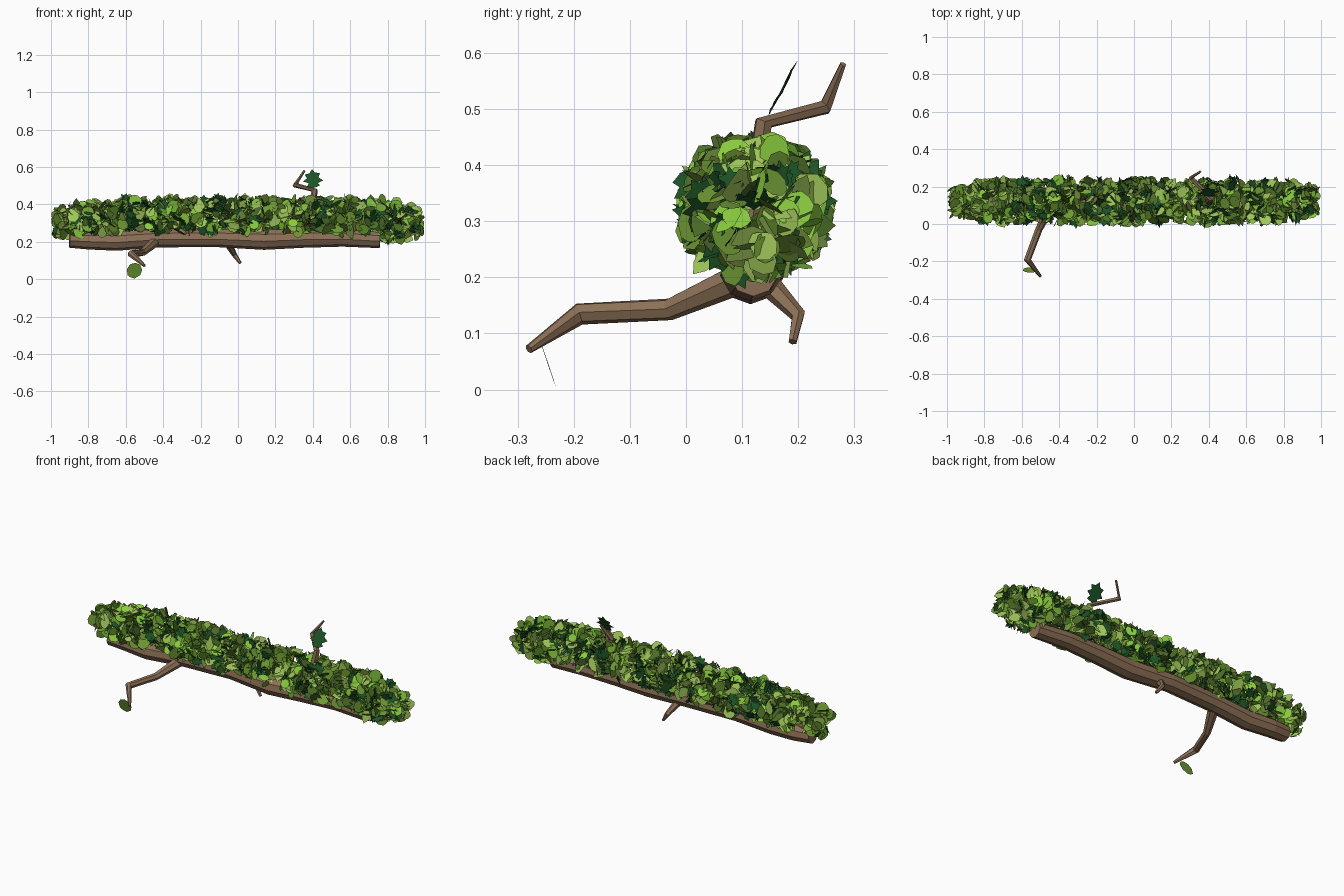
import bpy, bmesh, math, random
from mathutils import Vector, Matrix, Quaternion

if "Cube" in bpy.data.objects:
    bpy.data.objects.remove(bpy.data.objects["Cube"])

random.seed(7)


def material(name, rgb):
    m = bpy.data.materials.new(name)
    m.diffuse_color = (*rgb, 1)
    m.use_nodes = True
    m.node_tree.nodes["Principled BSDF"].inputs["Base Color"].default_value = m.diffuse_color
    return m


def finish(bm, name, mat):
    me = bpy.data.meshes.new(name)
    bm.to_mesh(me)
    bm.free()
    me.materials.append(mat)
    ob = bpy.data.objects.new(name, me)
    bpy.context.collection.objects.link(ob)
    return ob


def tube(name, path, sides, mat):
    """Capped faceted tube through (x, y, z, radius) points."""
    bm = bmesh.new()
    pts = [Vector(p[:3]) for p in path]
    rings = []
    ref = Vector((0.3, 0.2, 1)) if sides < 8 else Vector((0, 0, 1))
    for i, p in enumerate(pts):
        d = (pts[min(i + 1, len(pts) - 1)] - pts[max(i - 1, 0)]).normalized()
        u = (ref - d * ref.dot(d)).normalized()
        ref = u
        v = d.cross(u)
        r = path[i][3]
        rings.append([bm.verts.new(p + r * (u * math.cos(a) + v * math.sin(a)))
                      for a in (2 * math.pi * (k + 0.5) / sides for k in range(sides))])
    for a, b in zip(rings, rings[1:]):
        for k in range(sides):
            n = (k + 1) % sides
            bm.faces.new((a[k], a[n], b[n], b[k]))
    bm.faces.new(rings[0][::-1])
    bm.faces.new(rings[-1])
    bmesh.ops.recalc_face_normals(bm, faces=bm.faces)
    return finish(bm, name, mat)


# Half outlines (width, length) of the leaf shapes, from stem to tip
ROUND = [(0.16, 0.0), (0.42, 0.25), (0.46, 0.6), (0.25, 0.95)]
POINTED = [(0.25, 0.12), (0.38, 0.4), (0.22, 0.75)]
JAGGED = [(0.30, 0.08), (0.22, 0.25), (0.48, 0.38), (0.27, 0.55), (0.36, 0.75), (0.13, 0.8)]


def add_leaf(bm, outline, origin, along, normal, size, wave=0.0):
    """Leaf made of two half blades meeting at the midrib."""
    along = along.normalized()
    side = along.cross(normal).normalized()
    normal = side.cross(along)
    blade = []
    for s in (-1, 1):
        half = [(s * w, l) for w, l in outline]
        blade.append([origin + size * (side * w + along * l + normal * wave * math.sin(9 * l + s))
                      for w, l in half])
    stem, tip = origin, origin + along * size
    if any(abs(p.x) > 1 for h in blade for p in h) or abs(tip.x) > 1:
        return False
    a, b = bm.verts.new(stem), bm.verts.new(tip)
    for h in blade:
        bm.faces.new([a] + [bm.verts.new(p) for p in h] + [b])
    return True


def rand_dir():
    return Vector([random.gauss(0, 1) for _ in range(3)]).normalized()


def foliage(name, outline, mat, count, size, wave, patches=None):
    """Leaves scattered through a long rounded bush over the log."""
    bm = bmesh.new()
    made = 0
    while made < count:
        x = random.uniform(-0.98, 0.98)
        if patches and random.random() < 0.6:
            x = random.gauss(random.choice(patches), 0.07)
        if abs(x) > 0.98:
            continue
        ang = random.uniform(0, 2 * math.pi)
        fall = min(1.0, 0.55 + (1 - abs(x)) * 2.2)
        r = 0.115 * fall * math.sqrt(random.uniform(0.1, 1))
        out = Vector((0, math.cos(ang), math.sin(ang)))
        zc = 0.32 - 0.025 * max(0, abs(x) - 0.6) / 0.4
        c = Vector((x, 0.122, zc)) + out * r
        if c.z < 0.25 and -0.9 < x < 0.74:
            continue
        along = (out * 0.35 + rand_dir()).normalized()
        s = size * random.uniform(0.75, 1.2)
        tip = c + along * s * 0.5
        if tip.z < 0.2 and x < 0.74:
            continue
        if math.hypot(tip.y - 0.122, tip.z - zc) > 0.152:
            continue
        normal = (out * 0.7 + rand_dir()).normalized()
        made += add_leaf(bm, outline, c - along * s * 0.5, along, normal, s, wave)
    return finish(bm, name, mat)


bark = material("bark", (0.27, 0.165, 0.095))
bright = material("bright_green", (0.25, 0.60, 0.05))
lime = material("lime_green", (0.34, 0.55, 0.10))
mid = material("mid_green", (0.16, 0.32, 0.035))
olive = material("olive_green", (0.07, 0.15, 0.02))
dark = material("dark_green", (0.012, 0.085, 0.018))

# Fallen log
tube("log", [(-0.90, 0.12, 0.213, 0.045), (-0.80, 0.125, 0.209, 0.05), (-0.65, 0.115, 0.205, 0.053),
             (-0.42, 0.12, 0.22, 0.05), (-0.12, 0.13, 0.222, 0.05), (0.14, 0.115, 0.212, 0.055),
             (0.35, 0.12, 0.22, 0.052), (0.56, 0.125, 0.222, 0.048), (0.76, 0.12, 0.21, 0.044)], 9, bark)

# Side branches
tube("front_branch", [(-0.44, 0.11, 0.205, 0.030), (-0.51, -0.03, 0.143, 0.020),
                      (-0.57, -0.19, 0.135, 0.020), (-0.50, -0.28, 0.072, 0.008)], 7, bark)
tube("under_branch", [(-0.06, 0.13, 0.205, 0.024), (-0.02, 0.20, 0.132, 0.014),
                      (0.013, 0.19, 0.085, 0.008)], 6, bark)
tube("top_branch", [(0.37, 0.11, 0.24, 0.028), (0.41, 0.138, 0.475, 0.017),
                    (0.305, 0.248, 0.503, 0.014), (0.355, 0.28, 0.58, 0.006)], 6, bark)

# Single leaves on the branches
bm = bmesh.new()
add_leaf(bm, ROUND, Vector((-0.535, -0.258, 0.082)), Vector((-0.04, 0.025, -0.075)),
         Vector((0, 0.95, 0.35)), 0.086)
finish(bm, "front_branch_leaf", mid)
bm = bmesh.new()
add_leaf(bm, JAGGED, Vector((0.405, 0.147, 0.488)), Vector((-0.01, 0.053, 0.10)),
         Vector((0, -0.88, 0.47)), 0.113, 0.03)
finish(bm, "top_branch_leaf", dark)

# Leaf cover along the log
foliage("round_leaves", ROUND, bright, 330, 0.062, 0.0)
foliage("pointed_leaves", POINTED, lime, 420, 0.078, 0.03)
foliage("round_mid_leaves", ROUND, mid, 330, 0.062, 0.0)
foliage("pointed_olive_leaves", POINTED, olive, 330, 0.075, 0.03, [-0.75, -0.35, 0.05, 0.5])
foliage("jagged_leaves", JAGGED, dark, 400, 0.07, 0.04, [-0.55, -0.1, 0.1, 0.42, 0.75])
